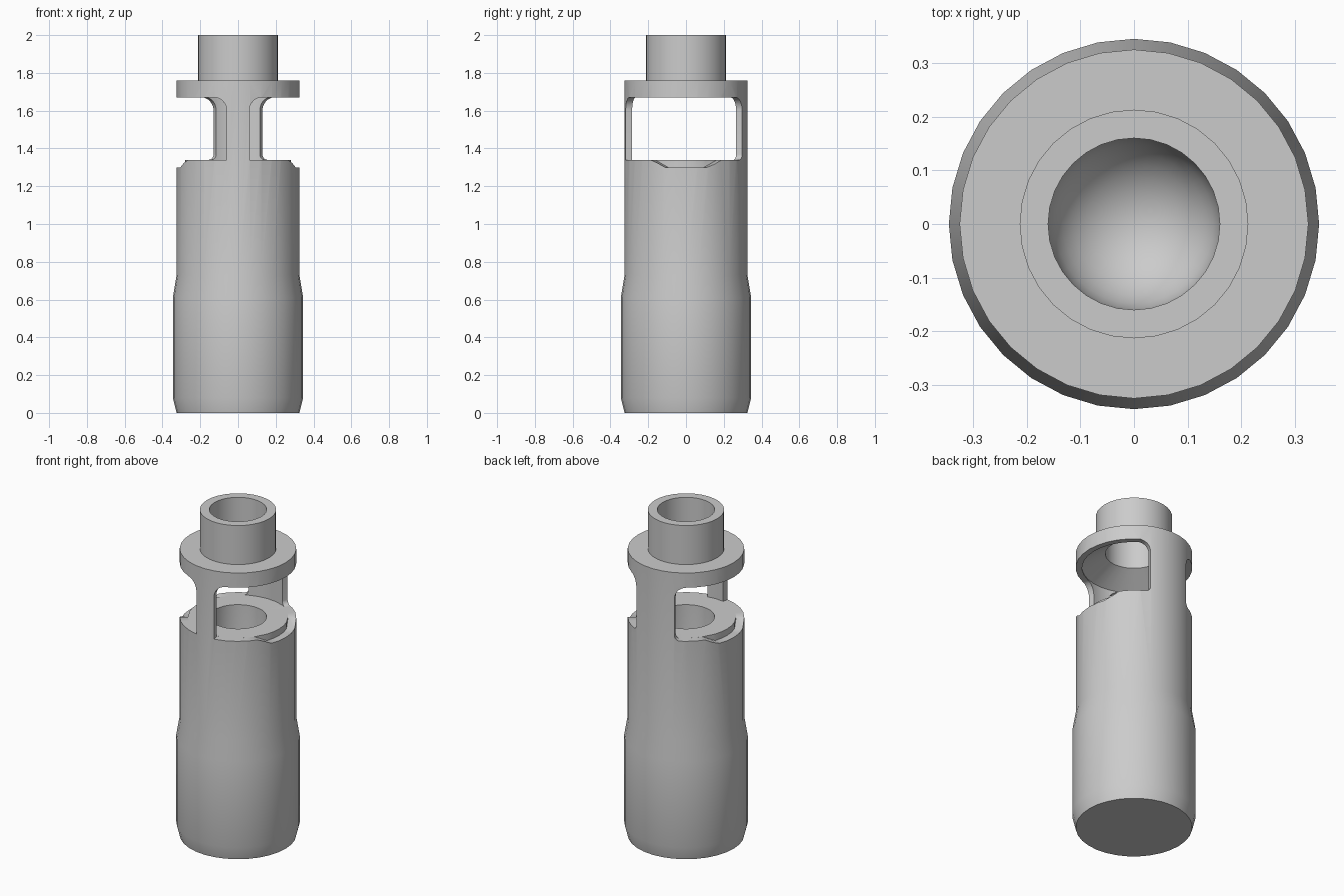
import bpy, bmesh, math

if "Cube" in bpy.data.objects:
    bpy.data.objects.remove(bpy.data.objects["Cube"])

SIDES = 32


def finish(bm, name):
    bmesh.ops.remove_doubles(bm, verts=bm.verts, dist=1e-5)
    bmesh.ops.recalc_face_normals(bm, faces=bm.faces)
    me = bpy.data.meshes.new(name)
    bm.to_mesh(me)
    bm.free()
    ob = bpy.data.objects.new(name, me)
    bpy.context.collection.objects.link(ob)
    return ob


def lathe(name, profile):
    bm = bmesh.new()
    vs = [bm.verts.new((r, 0, z)) for r, z in profile]
    es = [bm.edges.new(p) for p in zip(vs, vs[1:])]
    bmesh.ops.spin(bm, geom=vs + es, cent=(0, 0, 0), axis=(0, 0, 1),
                   angle=math.tau, steps=SIDES, use_duplicate=False)
    return finish(bm, name)


# Body: outer shell, collar, neck, inner chamber and round-bottomed bore
BORE, BOTTOM = 0.16, 0.95
profile = [(0, 0), (0.325, 0), (0.345, 0.08), (0.345, 0.61), (0.325, 0.73),
           (0.325, 1.76), (0.213, 1.76), (0.213, 2), (BORE, 2), (BORE, 1.76),
           (0.29, 1.675), (0.29, 1.34), (BORE, 1.34)]
for i in range(9):
    t = i / 8 * math.pi / 2
    profile.append((BORE * math.cos(t) if i < 8 else 0,
                    BOTTOM + BORE * (1 - math.sin(t))))
body = lathe("ported_body", profile)

# Window cutter: curved slot between a narrow front and a wide back pillar
A0, A1 = -79.4, 66.4           # slot ends in degrees from +x
TOP_DEG, TOP_R = 12.3, 0.07    # top corner rounding
LOW_DEG, LOW_R = 5.3, 0.03     # bottom corner rounding at back pillar


def corner(d, width, radius):
    if d >= width:
        return 0.0
    return radius * (1 - math.sqrt(max(0, 1 - (1 - d / width) ** 2)))


def heights(a):
    hi = 1.67 - corner(min(a - A0, A1 - a), TOP_DEG, TOP_R)
    lo = 1.3399 + corner(A1 - a, LOW_DEG, LOW_R)
    # shallow notch in the rim with sloped ends
    lo -= 0.04 * min(1, max(0, (35.8 - abs(a)) / 16))
    return lo, hi


curve = [1 - math.cos(i / 8 * math.pi / 2) for i in range(9)]
angles = {A0 + TOP_DEG * c for c in curve} | {A1 - TOP_DEG * c for c in curve}
angles |= {A1 - LOW_DEG * c for c in curve[1:]}
angles |= {-57, -46, -35.8, -19.8, -10, 0, 10, 19.8, 35.8, 45}
angles = sorted(angles)

bm = bmesh.new()
for side in (1, -1):
    rings = []
    for a in angles:
        lo, hi = heights(a)
        c, s = side * math.cos(math.radians(a)), math.sin(math.radians(a))
        rings.append([bm.verts.new((r * c, r * s, z)) for r, z in
                      ((0.28, lo), (0.4, lo), (0.4, hi), (0.28, hi))])
    for p, q in zip(rings, rings[1:]):
        for k in range(4):
            n = (k + 1) % 4
            bm.faces.new((p[k], p[n], q[n], q[k]))
    bm.faces.new(rings[0])
    bm.faces.new(rings[-1])
cutter = finish(bm, "window_cutter")
cutter.hide_render = True

# Cut the windows and shade
mod = body.modifiers.new("windows", 'BOOLEAN')
mod.operation = 'DIFFERENCE'
mod.solver = 'EXACT'
mod.object = cutter
bpy.ops.object.select_all(action='DESELECT')
body.select_set(True)
bpy.context.view_layer.objects.active = body
bpy.ops.object.modifier_apply(modifier=mod.name)
bpy.data.objects.remove(cutter)
bpy.ops.object.shade_smooth_by_angle(angle=math.radians(30))
